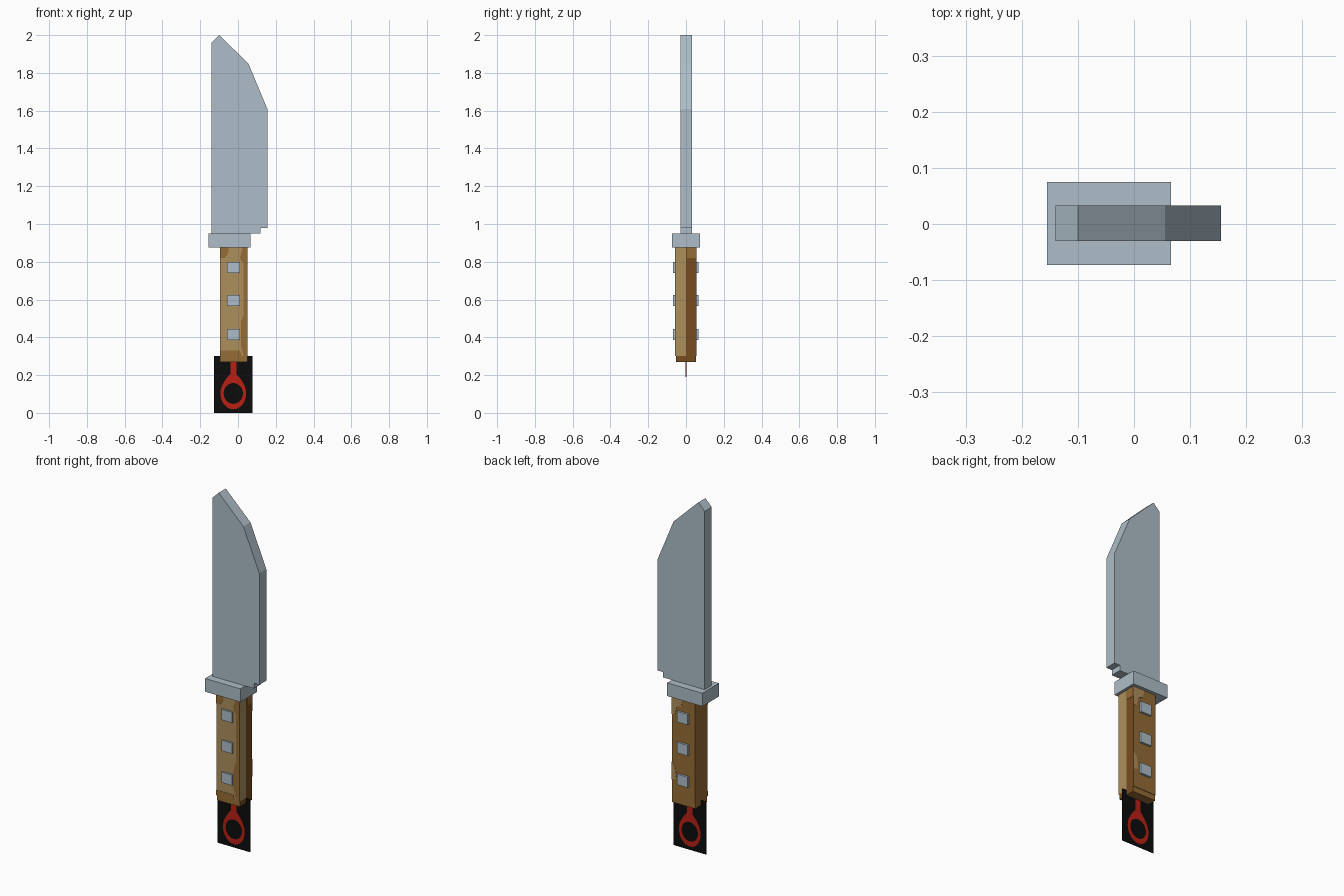
import bpy, bmesh, math

if "Cube" in bpy.data.objects:
    bpy.data.objects.remove(bpy.data.objects["Cube"])


def material(name, rgb):
    """Flat material from 0-255 display values, stored as linear."""
    lin = [((c / 255 + 0.055) / 1.055) ** 2.4 for c in rgb] + [1]
    m = bpy.data.materials.new(name)
    m.use_nodes = True
    m.diffuse_color = lin
    bsdf = m.node_tree.nodes["Principled BSDF"]
    bsdf.inputs["Base Color"].default_value = lin
    bsdf.inputs["Roughness"].default_value = 0.8
    return m


steel = material("steel", (174, 190, 200))
tan = material("tan_wood", (172, 143, 92))
brown = material("brown_wood", (149, 108, 54))
dark = material("dark_wood", (121, 75, 31))
black = material("black", (12, 12, 12))
red = material("red", (185, 32, 20))


def finish(name, bm, mats):
    bmesh.ops.recalc_face_normals(bm, faces=bm.faces)
    me = bpy.data.meshes.new(name)
    bm.to_mesh(me)
    bm.free()
    ob = bpy.data.objects.new(name, me)
    bpy.context.collection.objects.link(ob)
    for m in mats:
        me.materials.append(m)
    return ob


def profile(name, pts, y0, y1, *mats):
    """Extrude an x-z outline from y0 to y1."""
    bm = bmesh.new()
    face = bm.faces.new([bm.verts.new((x, y0, z)) for x, z in pts])
    new = bmesh.ops.extrude_face_region(bm, geom=[face])["geom"]
    for v in new:
        if isinstance(v, bmesh.types.BMVert):
            v.co.y = y1
    return finish(name, bm, mats)


def box(name, x0, x1, y0, y1, z0, z1, *mats):
    return profile(name, [(x0, z0), (x1, z0), (x1, z1), (x0, z1)], y0, y1, *mats)


# Blade and guard
profile("blade", [(-0.14, 0.95), (-0.14, 1.96), (-0.1, 2), (0.055, 1.85),
                  (0.155, 1.61), (0.155, 0.98), (0.12, 0.98), (0.12, 0.95)],
        -0.03, 0.033, steel)
box("guard", -0.155, 0.066, -0.073, 0.075, 0.875, 0.95, steel)

# Handle in two scales, each face coloured by its direction
L, R = -0.095, 0.05
front = box("front_handle_scale", L, R, -0.058, 0, 0.3, 0.875, tan, brown)
back = box("back_handle_scale", L, R, 0, 0.055, 0.3, 0.875, brown, dark)
for p in front.data.polygons:
    p.material_index = int(p.normal.x < -0.5)
for p in back.data.polygons:
    p.material_index = int(p.normal.x > 0.5)
box("handle_end", L, R, -0.054, 0.052, 0.27, 0.3, brown, dark)
for p in bpy.data.objects["handle_end"].data.polygons:
    p.material_index = int(p.normal.x > 0.5)

# Painted wood grain patches
yf = (-0.0595, -0.057)
profile("front_edge_grain", [(R, 0.3), (R, 0.875), (0.025, 0.875), (0.01, 0.82),
                             (0.03, 0.79), (0.03, 0.52), (0.015, 0.48),
                             (0.015, 0.36), (0.03, 0.3)], *yf, brown)
profile("front_top_grain", [(L, 0.82), (-0.07, 0.82), (-0.05, 0.85),
                            (-0.05, 0.875), (L, 0.875)], *yf, brown)
profile("front_low_grain", [(L, 0.3), (0.02, 0.3), (0.01, 0.33), (L, 0.33)],
        *yf, brown)
yb = (0.054, 0.0565)
profile("back_top_grain", [(R, 0.77), (R, 0.875), (-0.02, 0.875), (-0.01, 0.83),
                           (0.02, 0.82), (0.03, 0.77)], *yb, tan)
profile("back_low_grain", [(R, 0.4), (R, 0.5), (0.03, 0.48), (0.02, 0.41)],
        *yb, tan)
box("side_top_grain", 0.049, 0.0515, 0.005, 0.054, 0.82, 0.875, brown)

# Square rivets through the handle
for i, z in enumerate((0.415, 0.595, 0.77)):
    box(f"rivet_{i + 1}", -0.057, 0.01, -0.068, 0.067, z - 0.03, z + 0.03, steel)

# Flat black tag with a red loop painted on both faces
box("tag", -0.127, 0.077, -0.001, 0.001, 0, 0.3, black)
bm = bmesh.new()
n, cx, cz = 32, -0.025, 0.103
for y in (-0.002, 0.002):
    loops = []
    for rx, rz, peak in ((0.068, 0.084, 0.025), (0.051, 0.055, 0)):
        loop = []
        for k in range(n):
            a = math.tau * k / n
            s = math.sin(a)
            loop.append(bm.verts.new((cx + rx * math.cos(a), y,
                                      cz + rz * s + peak * max(0, s) ** 6)))
        loops.append(loop)
    for k in range(n):
        j = (k + 1) % n
        bm.faces.new((loops[0][k], loops[0][j], loops[1][j], loops[1][k]))
finish("red_loop", bm, [red])
box("red_loop_stem", cx - 0.016, cx + 0.016, -0.002, 0.002, 0.19, 0.28, red)
